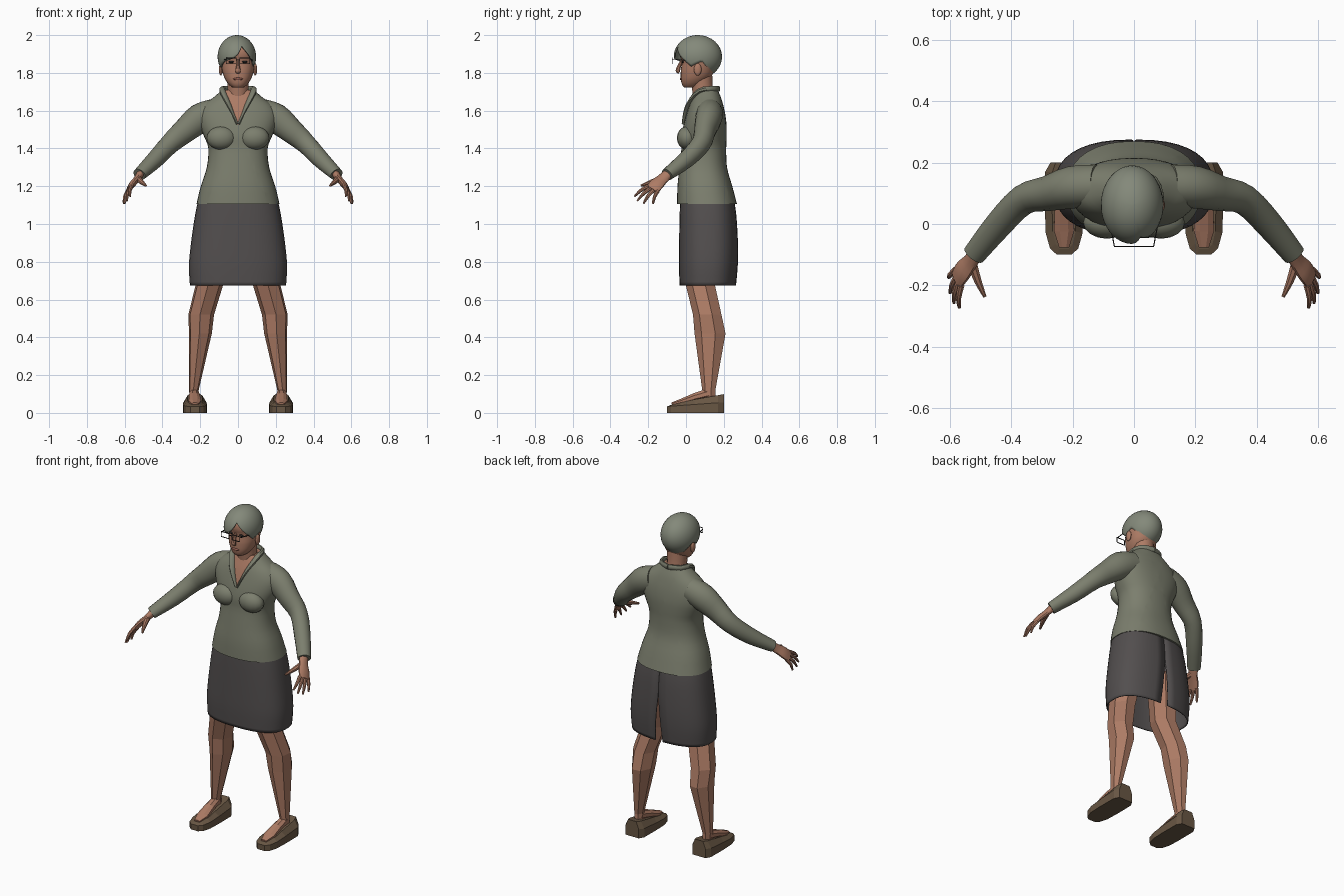
import bpy, bmesh, math
from mathutils import Vector

cube = bpy.data.objects.get("Cube")
if cube:
    bpy.data.objects.remove(cube, do_unlink=True)


def material(name, rgb):
    m = bpy.data.materials.new(name)
    m.use_nodes = True
    m.diffuse_color = (*rgb, 1)
    bsdf = next(n for n in m.node_tree.nodes if n.type == 'BSDF_PRINCIPLED')
    bsdf.inputs["Base Color"].default_value = (*rgb, 1)
    bsdf.inputs["Roughness"].default_value = 0.8
    return m


JACKET = material("sage_cloth", (0.2, 0.21, 0.155))
SKIN = material("skin", (0.42, 0.2, 0.13))
SKIRT = material("charcoal_cloth", (0.085, 0.077, 0.077))
SHOE = material("brown_leather", (0.14, 0.095, 0.058))
HAIR = material("grey_hair", (0.23, 0.25, 0.195))
FRAME = material("black_frame", (0.015, 0.015, 0.015))
LIPS = material("lips", (0.29, 0.11, 0.08))


def finish(name, bm, mat, mirror=False, smooth=True, thick=0):
    bmesh.ops.recalc_face_normals(bm, faces=bm.faces)
    mesh = bpy.data.meshes.new(name)
    bm.to_mesh(mesh)
    bm.free()
    mesh.materials.append(mat)
    ob = bpy.data.objects.new(name, mesh)
    bpy.context.collection.objects.link(ob)
    if smooth:
        bpy.ops.object.select_all(action='DESELECT')
        ob.select_set(True)
        bpy.context.view_layer.objects.active = ob
        bpy.ops.object.shade_smooth_by_angle(angle=math.radians(40))
    if thick:
        ob.modifiers.new("thickness", 'SOLIDIFY').thickness = thick
    if mirror:
        ob.modifiers.new("mirror", 'MIRROR').use_mirror_merge = False
    return ob


def loft(rings, closed=True, caps=True):
    bm = bmesh.new()
    rows = [[bm.verts.new(p) for p in ring] for ring in rings]
    n = len(rows[0])
    for a, b in zip(rows, rows[1:]):
        for i in range(n if closed else n - 1):
            j = (i + 1) % n
            bm.faces.new((a[i], a[j], b[j], b[i]))
    if caps:
        bm.faces.new(rows[0])
        bm.faces.new(rows[-1])
    return bm


def refine(rows, steps):
    """Smooth interpolation through rows of parameters."""
    out = []
    for i in range(len(rows) - 1):
        quad = [rows[max(i - 1, 0)], rows[i], rows[i + 1], rows[min(i + 2, len(rows) - 1)]]
        for s in range(steps):
            t = s / steps
            out.append([b + t / 2 * (c - a + t * (2 * a - 5 * b + 4 * c - d + t * (3 * (b - c) + d - a)))
                        for a, b, c, d in zip(*quad)])
    return out + [list(rows[-1])]


def oval(z, half, front, back, sides=32, power=2.3, gap=0):
    """Horizontal rounded section; a gap opens it at the back."""
    pts = []
    for i in range(sides):
        a = math.pi / 2 + gap + i / (sides - 1 if gap else sides) * (math.tau - 2 * gap)
        c, s = (math.copysign(abs(v) ** (2 / power), v) for v in (math.cos(a), math.sin(a)))
        pts.append(Vector((half * c, (front + back) / 2 + (back - front) / 2 * s, z)))
    return pts


def tube(name, rows, mat, sides=12, steps=3, axis=None, **kw):
    """Rows are x, y, z, width, height along a path."""
    rows = refine(rows, steps)
    pts = [Vector(r[:3]) for r in rows]
    rings = []
    for i, r in enumerate(rows):
        d = (pts[min(i + 1, len(pts) - 1)] - pts[max(i - 1, 0)]).normalized()
        side = Vector(axis) if axis else d.cross(Vector((0, 0, 1)))
        if side.length < 0.01:
            side = Vector((1, 0, 0))
        side = (side - d * side.dot(d)).normalized()
        up = side.cross(d)
        angles = [math.tau * (k + 0.5) / sides for k in range(sides)]
        rings.append([pts[i] + side * r[3] * math.cos(a) + up * r[4] * math.sin(a) for a in angles])
    return finish(name, loft(rings), mat, **kw)


def ball(name, centre, radii, mat, **kw):
    bm = bmesh.new()
    bmesh.ops.create_uvsphere(bm, u_segments=16, v_segments=10, radius=1)
    for v in bm.verts:
        v.co = Vector(centre) + Vector([a * b for a, b in zip(v.co, radii)])
    return finish(name, bm, mat, **kw)


# Jacket body, with the open neckline cut in as skin
torso = [(1.105, .22, -.047, .27), (1.2, .197, -.045, .245), (1.3, .165, -.035, .217),
         (1.4, .157, -.024, .213), (1.46, .178, -.024, .215), (1.52, .202, -.014, .215),
         (1.58, .208, .002, .208), (1.63, .18, .018, .197), (1.67, .13, .034, .185),
         (1.71, .083, .05, .168)]
bm = loft([oval(*r, sides=36) for r in refine(torso, 3)])
NECK_Z, SLOPE = 1.52, 0.4
for sign in (1, -1):
    bmesh.ops.bisect_plane(bm, geom=bm.verts[:] + bm.edges[:] + bm.faces[:],
                           plane_co=(0, 0, NECK_Z), plane_no=(sign, 0, -SLOPE))
jacket = finish("jacket_body", bm, JACKET)
jacket.data.materials.append(SKIN)
for f in jacket.data.polygons:
    c = f.center
    if c.y < 0.13 and abs(c.x) < SLOPE * (c.z - NECK_Z):
        f.material_index = 1
ball("jacket_bust", (.088, .005, 1.455), (.078, .053, .062), JACKET, mirror=True)
tube("jacket_collar", [(.004, -.016, 1.53, .007, .006), (.048, .01, 1.63, .016, .008),
                       (.083, .07, 1.705, .016, .014), (.066, .145, 1.715, .012, .016),
                       (0, .172, 1.715, .01, .016)], JACKET, sides=8, mirror=True)

# Sleeves
tube("sleeves", [(.12, .125, 1.59, .07, .075), (.2, .12, 1.56, .07, .079), (.28, .1, 1.495, .058, .066),
                 (.36, .08, 1.425, .05, .054), (.44, .0, 1.34, .046, .046), (.522, -.1, 1.262, .038, .033)],
     JACKET, sides=16, mirror=True)

# Hands
SPREAD = Vector((.3, .85, -.4)).normalized()
tube("palms", [(.512, -.088, 1.272, .027, .022), (.535, -.125, 1.238, .031, .018),
               (.56, -.155, 1.21, .038, .017), (.578, -.18, 1.182, .036, .012)],
     SKIN, axis=SPREAD, mirror=True)
knuckle = Vector((.573, -.175, 1.188))
tips = [(.57, -.273, 1.145), (.588, -.258, 1.122), (.6, -.225, 1.108), (.605, -.175, 1.107)]
for i, (tip, label) in enumerate(zip(tips, ("index", "middle", "ring", "little"))):
    base, tip = knuckle + SPREAD * (i - 1.5) * 0.02, Vector(tip)
    mid = base.lerp(tip, .5) + Vector((.006, -.004, .004))
    tube(label + "_fingers", [(*base, .011, .011), (*mid, .0095, .0095), (*tip, .005, .005)],
         SKIN, sides=8, steps=2, mirror=True)
tube("thumbs", [(.528, -.13, 1.24, .017, .017), (.51, -.185, 1.222, .013, .013),
                (.487, -.237, 1.203, .006, .006)], SKIN, sides=8, mirror=True)

# Skirt with a slit at the back
skirt = [(1.15, .205, -.03, .25), (1.05, .227, -.034, .266), (.9, .249, -.037, .275),
         (.78, .26, -.038, .274), (.675, .255, -.034, .265)]
rings = [oval(*r, sides=40, power=2.5, gap=.001 + max(0, .95 - r[0]) * .2) for r in refine(skirt, 4)]
finish("skirt", loft(rings, closed=False, caps=False), SKIRT, thick=.006)

# Faceted legs: height, centre x, centre y, half width, half depth
legs = [(.95, .11, .11, .08, .09), (.68, .152, .078, .075, .08), (.52, .196, .115, .07, .078),
        (.42, .2, .13, .062, .085), (.12, .234, .122, .026, .036), (.05, .23, .122, .026, .04)]
rings = [[(x + w * math.cos(a), y + d * math.sin(a), z) for a in [math.tau * k / 7 + .3 for k in range(7)]]
         for z, x, y, w, d in legs]
finish("legs", loft(rings), SKIN, mirror=True, smooth=False)
tube("feet", [(.233, .13, .105, .026, .03), (.23, .05, .084, .031, .024), (.228, -.02, .06, .036, .018),
              (.228, -.075, .046, .018, .01)], SKIN, sides=8, steps=1, mirror=True, smooth=False)

# Shoes: one outline raised to a sloping top
half = [(.024, -.1), (.046, -.08), (.06, -.03), (.063, .05), (.062, .17), (.045, .2)]
outline = half + [(-x, y) for x, y in reversed(half)]
rings = []
for inset, low, rise in ((1, 0, 0), (1, .034, .022), (.62, .042, .057)):
    rings.append([(.228 + x * inset, y if y > .15 else y * (.5 + inset / 2),
                   low + rise * (y + .1) / .3) for x, y in outline])
finish("shoes", loft(rings), SHOE, mirror=True, smooth=False)

# Neck and head
tube("neck", [(0, .1, 1.63, .06, .058), (0, .088, 1.71, .057, .056), (0, .08, 1.79, .06, .06)],
     SKIN, axis=(1, 0, 0), sides=16)
head = [(1.722, .026, -.008, .05), (1.735, .045, -.02, .08), (1.762, .066, -.027, .115),
        (1.79, .078, -.028, .14), (1.82, .085, -.027, .15), (1.86, .089, -.022, .163),
        (1.9, .089, -.035, .17), (1.95, .076, -.018, .15), (1.985, .035, .025, .105)]
finish("head", loft([oval(*r, sides=28, power=2.2) for r in refine(head, 2)]), SKIN)
tube("nose", [(0, -.02, 1.868, .007, .008), (0, -.034, 1.84, .009, .01), (0, -.043, 1.812, .015, .013),
              (0, -.035, 1.802, .012, .008)], SKIN, axis=(1, 0, 0), sides=8)
ball("ears", (.091, .062, 1.818), (.01, .02, .032), SKIN, mirror=True)
ball("lips", (0, -.026, 1.768), (.026, .007, .007), LIPS)
ball("eyes", (.036, -.018, 1.858), (.015, .007, .006), FRAME, mirror=True)

# Hair cap: its hem height follows the angle around the head, swept to one side
hem = [(-180, -.93), (-130, -.8), (-100, -.2), (-72, -.5), (-40, -.2), (-12, -.08), (3, .1), (18, .5),
       (26, .35), (45, 0), (72, -.45), (100, -.2), (130, -.8), (180, -.93)]


def hem_at(angle):
    for (a, u), (b, v) in zip(hem, hem[1:]):
        if angle <= b:
            return u + (v - u) * (angle - a) / (b - a)
    return hem[-1][1]


COLS, ROWS = 60, 14
rings = []
for r in range(ROWS + 1):
    ring = []
    for k in range(COLS):
        deg = -180 + 360 * k / COLS
        a, phi = math.radians(deg), math.acos(hem_at(deg)) * max(r / ROWS, .01)
        ring.append((-.006 + .102 * math.sin(phi) * math.sin(a),
                     .063 - .128 * math.sin(phi) * math.cos(a), 1.885 + .115 * math.cos(phi)))
    rings.append(ring)
bm = loft(rings, caps=False)
bm.faces.new([v for v in bm.verts][:COLS])
finish("hair", bm, HAIR, thick=.008)


# Glasses
def bar(name, a, b):
    tube(name, [(*a, .0025, .0025), (*b, .0025, .0025)], FRAME, sides=4, steps=1, mirror=True, smooth=False)


corners = [(.009, -.073, 1.848), (.063, -.073, 1.848), (.063, -.073, 1.879), (.009, -.073, 1.879)]
for i in range(4):
    bar("glasses_rim", corners[i], corners[(i + 1) % 4])
bar("glasses_bridge", (0, -.073, 1.87), (.01, -.073, 1.87))
bar("glasses_temple", (.064, -.073, 1.873), (.088, .05, 1.862))
